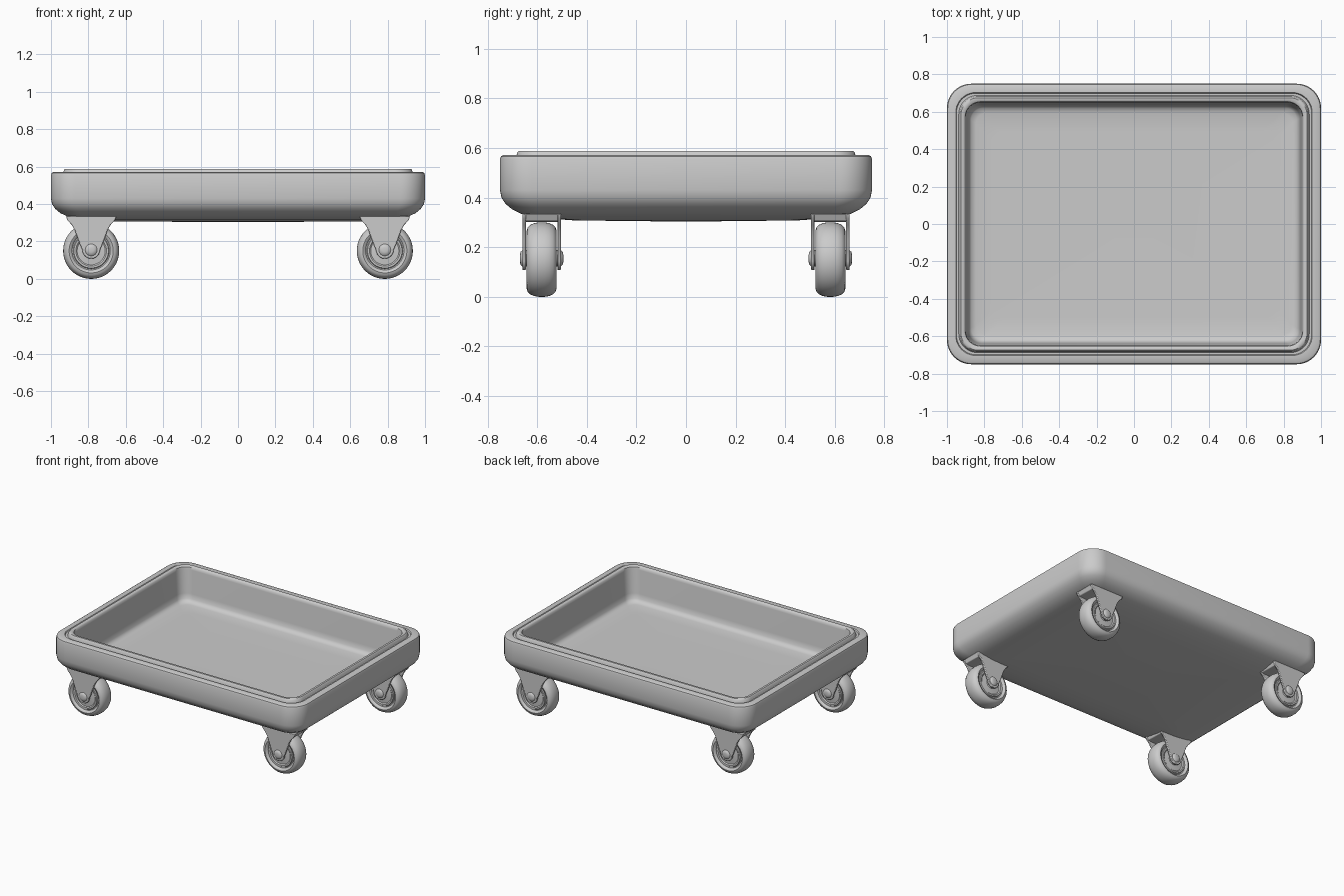
import bpy, bmesh
from math import sin, cos, pi, radians

if "Cube" in bpy.data.objects:
    bpy.data.objects.remove(bpy.data.objects["Cube"])


def finish(name, bm, angle=40):
    bmesh.ops.recalc_face_normals(bm, faces=bm.faces)
    me = bpy.data.meshes.new(name)
    bm.to_mesh(me)
    bm.free()
    ob = bpy.data.objects.new(name, me)
    bpy.context.collection.objects.link(ob)
    bpy.ops.object.select_all(action='DESELECT')
    bpy.context.view_layer.objects.active = ob
    ob.select_set(True)
    bpy.ops.object.shade_smooth_by_angle(angle=radians(angle))
    return ob


def bridge(bm, a, b):
    n = len(a)
    for i in range(n):
        bm.faces.new((a[i], a[(i + 1) % n], b[(i + 1) % n], b[i]))


def rounded_ring(bm, inset, z, seg=10):
    """Rounded rectangle, shrunk from the tray outline."""
    hx, hy = 1.0 - inset, 0.75 - inset
    r = max(0.13 - 0.5 * inset, 0.06)
    ring = []
    for k, (sx, sy) in enumerate(((1, 1), (-1, 1), (-1, -1), (1, -1))):
        for i in range(seg + 1):
            a = (k + i / seg) * pi / 2
            ring.append(bm.verts.new((sx * (hx - r) + r * cos(a),
                                      sy * (hy - r) + r * sin(a), z)))
    return ring


def tray():
    # wall section as (inset, height), from underside round to inner floor
    profile = [(0.30, 0.308), (0.20, 0.315), (0.12, 0.326), (0.085, 0.335),
               (0.05, 0.352), (0.022, 0.375), (0.006, 0.40), (0.0, 0.43),
               (0.0, 0.555), (0.004, 0.566), (0.013, 0.571), (0.047, 0.571),
               (0.051, 0.562), (0.063, 0.562), (0.067, 0.570), (0.069, 0.582),
               (0.075, 0.588), (0.090, 0.588), (0.097, 0.582), (0.100, 0.565),
               (0.112, 0.40), (0.118, 0.365), (0.130, 0.348), (0.155, 0.341),
               (0.25, 0.339)]
    bm = bmesh.new()
    rings = [rounded_ring(bm, i, z) for i, z in profile]
    for a, b in zip(rings, rings[1:]):
        bridge(bm, a, b)
    # gently bowed underside and floor
    for ring, z in ((rings[0], 0.303), (rings[-1], 0.336)):
        c = bm.verts.new((0, 0, z))
        for i in range(len(ring)):
            bm.faces.new((ring[i], ring[(i + 1) % len(ring)], c))
    finish("tray", bm)


def lathe(name, profile, loc, seg=48):
    """Spin (radius, y) points about the y axis and cap both ends."""
    bm = bmesh.new()
    rings = [[bm.verts.new((loc[0] + r * cos(2 * pi * i / seg), loc[1] + y,
                            loc[2] + r * sin(2 * pi * i / seg)))
              for i in range(seg)] for r, y in profile]
    for a, b in zip(rings, rings[1:]):
        bridge(bm, a, b)
    bm.faces.new(rings[0])
    bm.faces.new(rings[-1])
    finish(name, bm)


def mirrored(half):
    return half + [(r, -y) for r, y in reversed(half)]


def plate(name, outline, x, y0, y1):
    """Upright slab from an x-z outline."""
    bm = bmesh.new()
    a, b = [[bm.verts.new((x + px, y, pz)) for px, pz in outline] for y in (y0, y1)]
    bridge(bm, a, b)
    bm.faces.new(a)
    bm.faces.new(b)
    ob = finish(name, bm)
    bev = ob.modifiers.new("soft edges", 'BEVEL')
    bev.width = 0.004
    bev.segments = 2


def caster(name, x, y):
    # wheel with recessed sides and a hub
    lathe(name + "_wheel", mirrored([
        (0.030, -0.058), (0.036, -0.050), (0.075, -0.046), (0.082, -0.052),
        (0.092, -0.052), (0.096, -0.046), (0.102, -0.046), (0.108, -0.056),
        (0.118, -0.060), (0.130, -0.056), (0.140, -0.046), (0.147, -0.030),
        (0.150, -0.012)]), (x, y, 0.15))
    # axle with domed ends
    lathe(name + "_axle", mirrored([
        (0.012, -0.088), (0.026, -0.085), (0.033, -0.077), (0.033, -0.060)]),
        (x, y, 0.155), 24)
    # flared fork sides
    side = [(0.135, 0.335), (0.128, 0.315), (0.105, 0.29), (0.088, 0.262),
            (0.075, 0.225), (0.060, 0.185)]
    arc = [(0.047 * cos(a), 0.155 - 0.047 * sin(a))
           for a in [pi * i / 12 for i in range(13)]]
    outline = side + arc + [(-px, pz) for px, pz in reversed(side)]
    for s, label in ((-1, "front"), (1, "back")):
        y0, y1 = sorted((y + s * 0.063, y + s * 0.078))
        plate(f"{name}_fork_{label}", outline, x, y0, y1)
    # fork crown joining both sides
    crown = [(0.133, 0.335), (0.120, 0.306), (0.09, 0.302),
             (-0.09, 0.302), (-0.120, 0.306), (-0.133, 0.335)]
    plate(name + "_fork_crown", crown, x, y - 0.076, y + 0.076)


tray()
for sx, side in ((-1, "left"), (1, "right")):
    for sy, end in ((-1, "front"), (1, "back")):
        caster(f"{end}_{side}_caster", sx * 0.785, sy * 0.582)
